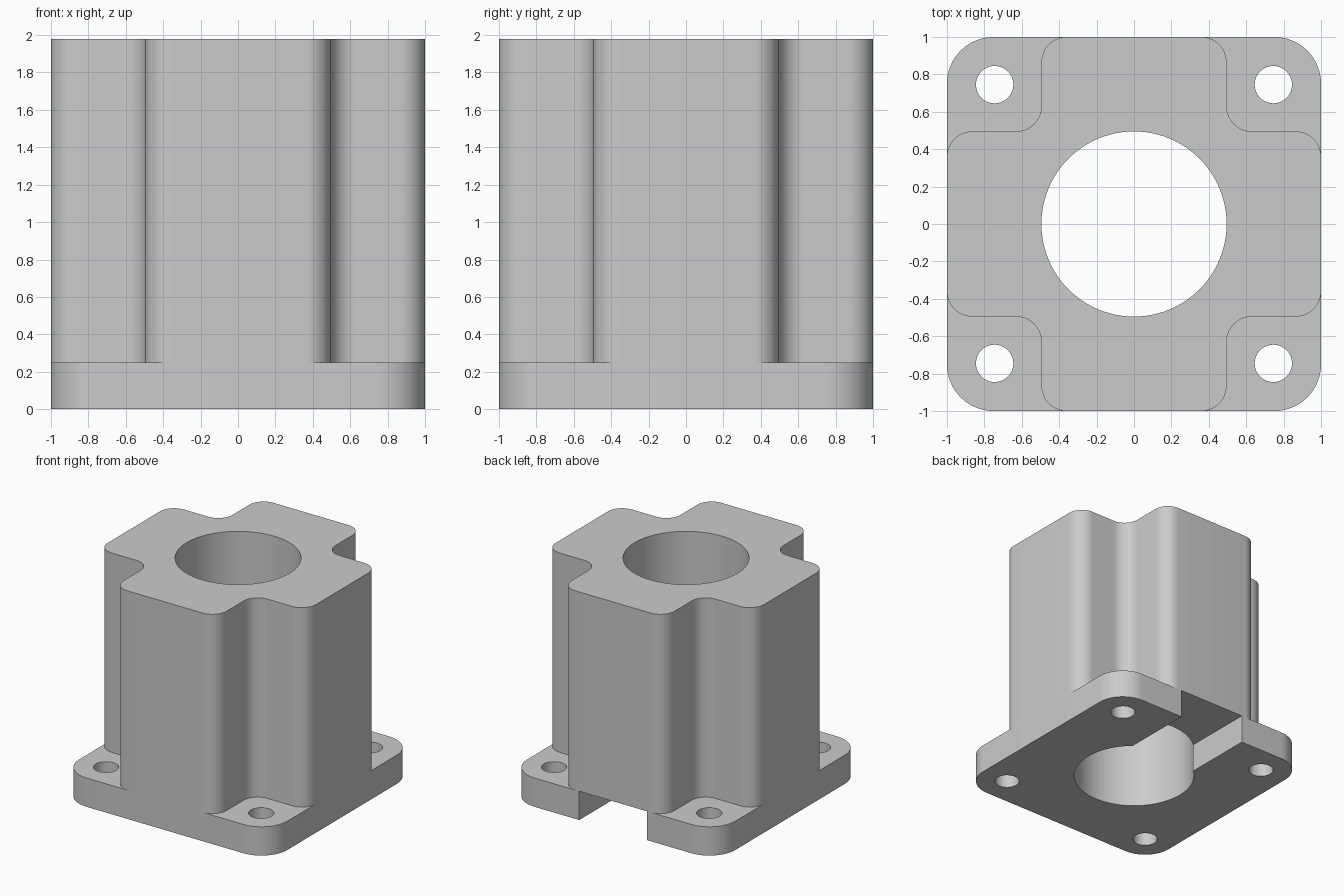
import bpy
import bmesh
from math import cos, sin, pi

cube = bpy.data.objects.get("Cube")
if cube:
    bpy.data.objects.remove(cube, do_unlink=True)

BASE_TOP, TOP = 0.25, 1.98
ARM, FILLET, CORNER = 0.495, 0.135, 0.25
BORE, BOLT, BOLT_POS = 0.495, 0.1, 0.745
SLOT = 0.325

grey = bpy.data.materials.new("plain grey")
grey.use_nodes = True
grey.diffuse_color = (0.6, 0.6, 0.6, 1)
grey.node_tree.nodes["Principled BSDF"].inputs["Base Color"].default_value = (0.6, 0.6, 0.6, 1)


def arc(cx, cy, r, start, sweep, steps=12):
    return [(cx + r * cos(start + sweep * i / steps), cy + r * sin(start + sweep * i / steps))
            for i in range(steps + 1)]


def four_fold(points):
    """Repeat one corner of an outline around the z axis."""
    outline = []
    for k in range(4):
        c, s = round(cos(k * pi / 2)), round(sin(k * pi / 2))
        outline += [(c * x - s * y, s * x + c * y) for x, y in points]
    return outline


def prism(name, outline, z0, z1):
    bm = bmesh.new()
    face = bm.faces.new([bm.verts.new((x, y, z0)) for x, y in outline])
    new = bmesh.ops.extrude_face_region(bm, geom=[face])["geom"]
    bmesh.ops.translate(bm, vec=(0, 0, z1 - z0),
                        verts=[v for v in new if isinstance(v, bmesh.types.BMVert)])
    bmesh.ops.recalc_face_normals(bm, faces=bm.faces)
    mesh = bpy.data.meshes.new(name)
    bm.to_mesh(mesh)
    bm.free()
    mesh.materials.append(grey)
    obj = bpy.data.objects.new(name, mesh)
    bpy.context.collection.objects.link(obj)
    return obj


def circle(x, y, r, steps):
    return arc(x, y, r, 0, 2 * pi, steps)[:-1]


def select(obj):
    bpy.ops.object.select_all(action="DESELECT")
    obj.select_set(True)
    bpy.context.view_layer.objects.active = obj


def cut(obj, outline, z0=-0.5, z1=2.5):
    cutter = prism("cutter", outline, z0, z1)
    cutter.hide_render = True
    mod = obj.modifiers.new("cut", "BOOLEAN")
    mod.operation, mod.solver, mod.object = "DIFFERENCE", "EXACT", cutter
    select(obj)
    bpy.ops.object.modifier_apply(modifier=mod.name)
    bpy.data.objects.remove(cutter, do_unlink=True)


# Flange plate with rounded corners
inset = 1 - CORNER
flange = prism("flange", four_fold(arc(inset, inset, CORNER, 0, pi / 2, 16)), 0, BASE_TOP)

# Cross-shaped body: convex, concave, convex fillets in each corner
outer, inner = 1 - FILLET, ARM + FILLET
near = ARM - FILLET
body = prism("body", four_fold(
    arc(outer, near, FILLET, 0, pi / 2)
    + arc(inner, inner, FILLET, -pi / 2, -pi / 2)
    + arc(near, outer, FILLET, 0, pi / 2)), BASE_TOP, TOP)

# Central bore
for part in (flange, body):
    cut(part, circle(0, 0, BORE, 96))

# Bolt holes
for sx in (-1, 1):
    for sy in (-1, 1):
        cut(flange, circle(sx * BOLT_POS, sy * BOLT_POS, BOLT, 32))

# Slot from the bore out through the back of the flange
cut(flange, [(-SLOT, 0), (SLOT, 0), (SLOT, 1.2), (-SLOT, 1.2)])

for part in (flange, body):
    select(part)
    bpy.ops.object.shade_smooth_by_angle(angle=pi / 6)
